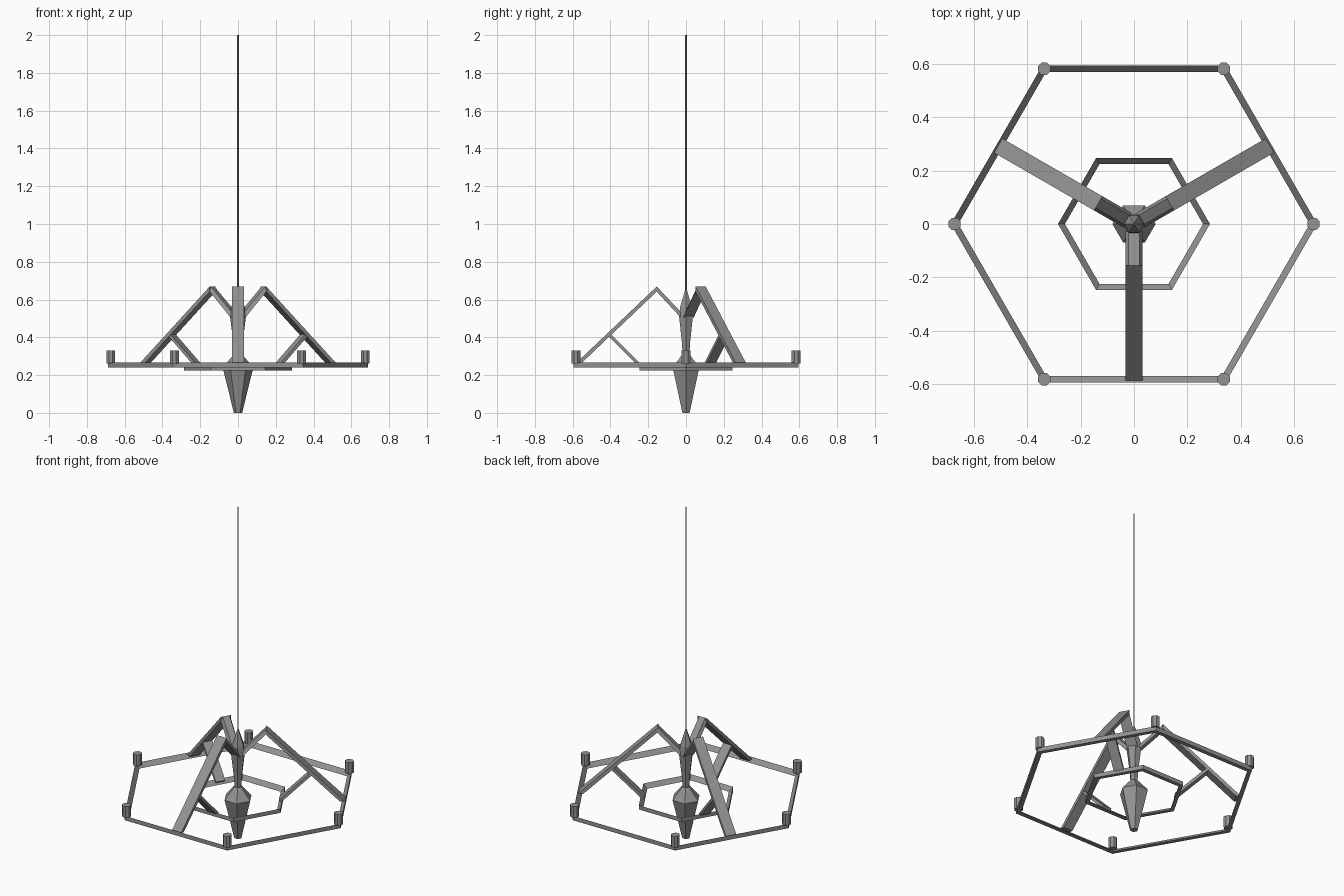
import bpy, bmesh, math
from mathutils import Matrix, Vector

cube = bpy.data.objects.get("Cube")
if cube:
    bpy.data.objects.remove(cube, do_unlink=True)

grey = bpy.data.materials.new("iron grey")
grey.use_nodes = True
COLOUR = (0.29, 0.29, 0.29, 1)
grey.diffuse_color = COLOUR
grey.node_tree.nodes["Principled BSDF"].inputs["Base Color"].default_value = COLOUR


def finish(name, bm):
    bmesh.ops.recalc_face_normals(bm, faces=bm.faces)
    mesh = bpy.data.meshes.new(name)
    bm.to_mesh(mesh)
    bm.free()
    mesh.materials.append(grey)
    obj = bpy.data.objects.new(name, mesh)
    bpy.context.collection.objects.link(obj)
    return obj


def loft(bm, sections, closed=False):
    """Skin a list of equal-length point loops, capping open ends."""
    loops = [[bm.verts.new(p) for p in s] for s in sections]
    count = len(loops[0])
    pairs = list(zip(loops, loops[1:])) + ([(loops[-1], loops[0])] if closed else [])
    for a, b in pairs:
        for i in range(count):
            j = (i + 1) % count
            bm.faces.new((a[i], a[j], b[j], b[i]))
    if not closed:
        bm.faces.new(loops[0])
        bm.faces.new(loops[-1])


def polygon(sides, radius, z, x=0, y=0, turn=0):
    return [(x + radius * math.cos(math.tau * i / sides + turn),
             y + radius * math.sin(math.tau * i / sides + turn), z) for i in range(sides)]


def turned(name, profile, sides, x=0, y=0, turn=0):
    bm = bmesh.new()
    loft(bm, [polygon(sides, r, z, x, y, turn) for r, z in profile])
    return finish(name, bm)


def hex_ring(name, outer, inner, low, high):
    """Six-sided hoop with an upright outer wall and an inward slope."""
    bm = bmesh.new()
    section = [(outer, low), (outer, high), (inner, low)]
    loft(bm, [[(r * math.cos(a), r * math.sin(a), z) for r, z in section]
              for a in (math.radians(60 * k) for k in range(6))], closed=True)
    return finish(name, bm)


def beam(name, start, end, top_half, under_half, angle):
    """Flat bar; start and end each give radius, top height, under radius, under height."""
    bm = bmesh.new()
    loft(bm, [[(r, -top_half, z), (r, top_half, z), (ur, under_half, uz), (ur, -under_half, uz)]
              for r, z, ur, uz in (start, end)])
    bmesh.ops.transform(bm, matrix=Matrix.Rotation(math.radians(angle), 4, "Z"), verts=bm.verts)
    return finish(name, bm)


# Hanging rod and central stem
turned("hanging_rod", [(0.004, 0.6), (0.004, 2.0)], 8)
turned("stem", [(0.018, 0.28), (0.026, 0.38), (0.042, 0.51), (0.036, 0.56), (0.004, 0.655)], 6)
turned("pendant", [(0.022, 0), (0.081, 0.24), (0.022, 0.31)], 6)

# Hoops
hex_ring("outer_ring", 0.687, 0.659, 0.24, 0.266)
hex_ring("inner_ring", 0.285, 0.259, 0.225, 0.25)

# Candle cups on the hoop corners
for k in range(6):
    a = math.radians(60 * k)
    turned(f"candle_cup_{k + 1}", [(0.025, 0.262), (0.025, 0.33)], 8,
           0.673 * math.cos(a), 0.673 * math.sin(a), math.pi / 8)

# Three folded arms with their braces
for side, angle in (("front", -90), ("left", 30), ("right", 150)):
    beam(f"{side}_outer_arm", (0.155, 0.669, 0.155, 0.642), (0.588, 0.258, 0.562, 0.255),
         0.031, 0.031, angle)
    beam(f"{side}_inner_arm", (0.155, 0.669, 0.155, 0.642), (0.028, 0.535, 0.028, 0.505),
         0.02, 0.031, angle)
    beam(f"{side}_brace", (0.405, 0.424, 0.415, 0.411), (0.226, 0.245, 0.236, 0.232),
         0.028, 0.028, angle)
